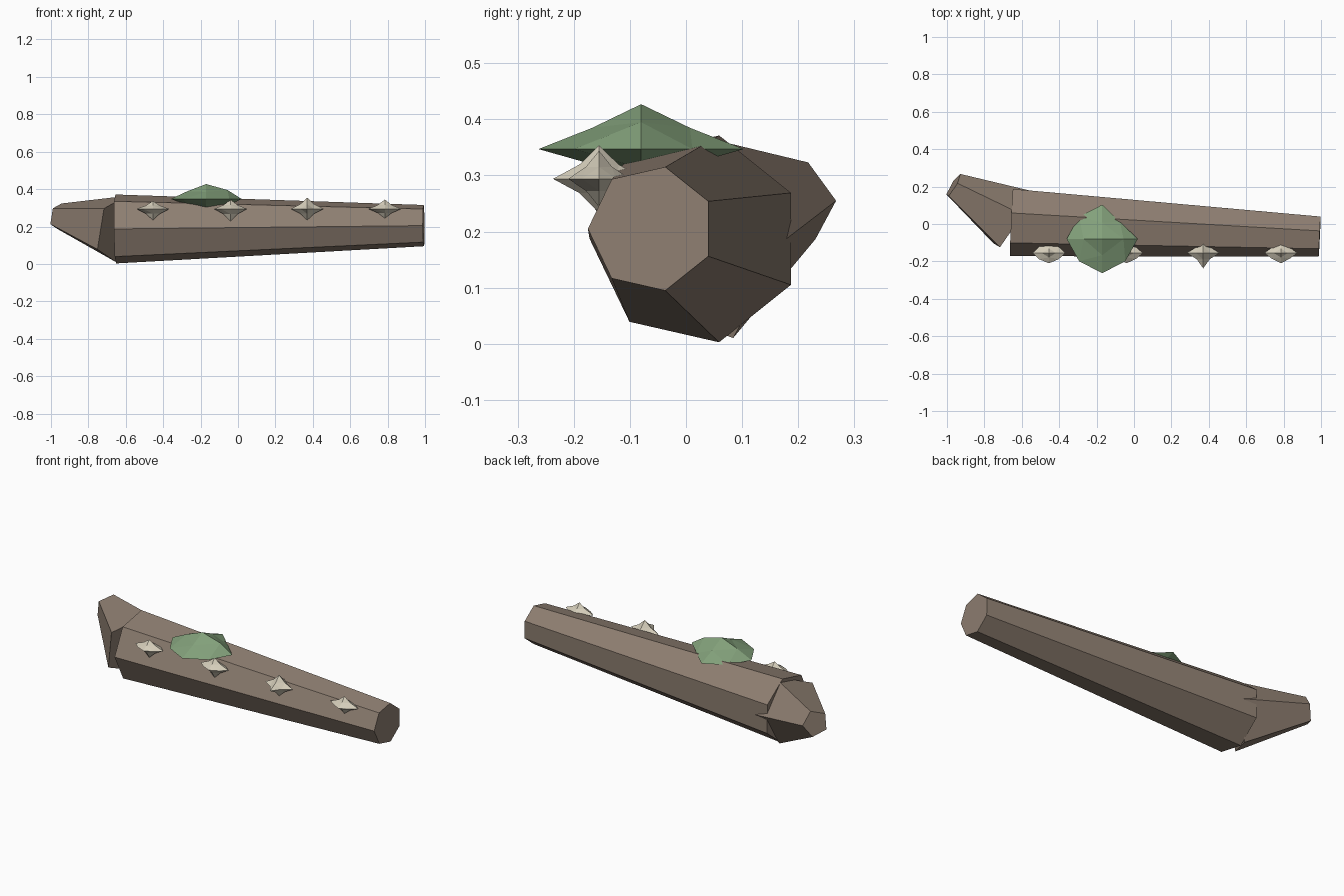
import bpy, bmesh
from math import cos, sin, pi
from mathutils import Vector

if "Cube" in bpy.data.objects:
    bpy.data.objects.remove(bpy.data.objects["Cube"])


def material(name, color):
    m = bpy.data.materials.new(name)
    m.diffuse_color = (*color, 1)
    m.use_nodes = True
    m.node_tree.nodes["Principled BSDF"].inputs["Base Color"].default_value = m.diffuse_color
    return m


BARK = material("bark", (0.27, 0.21, 0.165))
MOSS = material("moss_green", (0.23, 0.36, 0.20))
PALE = material("pale_fungus", (0.66, 0.61, 0.49))


def finish(bm, name, mat):
    bmesh.ops.recalc_face_normals(bm, faces=bm.faces)
    me = bpy.data.meshes.new(name)
    bm.to_mesh(me)
    bm.free()
    me.materials.append(mat)
    ob = bpy.data.objects.new(name, me)
    bpy.context.collection.objects.link(ob)
    return ob


def tapered(name, p0, p1, r0, r1, sides, start):
    """Tapered prism; angles are measured from the horizontal (+y) side, towards up."""
    p0, p1 = Vector(p0), Vector(p1)
    axis = (p1 - p0).normalized()
    side = axis.cross(Vector((0, 0, 1))).normalized()
    if side.y < 0:
        side = -side
    up = axis.cross(side)
    if up.z < 0:
        up = -up
    bm = bmesh.new()
    rings = []
    for p, r in ((p0, r0), (p1, r1)):
        angles = [start + 2 * pi * k / sides for k in range(sides)]
        rings.append([bm.verts.new(p + side * r * cos(a) + up * r * sin(a)) for a in angles])
        bm.faces.new(rings[-1])
    for k in range(sides):
        j = (k + 1) % sides
        bm.faces.new((rings[0][k], rings[0][j], rings[1][j], rings[1][k]))
    return finish(bm, name, BARK)


def clump(name, centre, rx, ry, rz_up, rz_down, mids, mat):
    """Faceted lump: octahedron split once; mids(sx, sy, sz) scales the edge midpoints."""
    centre = Vector(centre)

    def point(sx, sy, sz):
        p = Vector((sx * rx, sy * ry, sz * (rz_up if sz > 0 else rz_down)))
        if abs(sx) + abs(sy) + abs(sz) == 2:
            p *= 0.5 * mids(sx, sy, sz)
        return centre + p

    bm = bmesh.new()
    cache = {}

    def vert(*s):
        if s not in cache:
            cache[s] = bm.verts.new(point(*s))
        return cache[s]

    for sx in (-1, 1):
        for sy in (-1, 1):
            for sz in (-1, 1):
                a, b, c = vert(sx, 0, 0), vert(0, sy, 0), vert(0, 0, sz)
                ab, bc, ca = vert(sx, sy, 0), vert(0, sy, sz), vert(sx, 0, sz)
                for f in ((a, ab, ca), (ab, b, bc), (ca, bc, c), (ab, bc, ca)):
                    bm.faces.new(f)
    return finish(bm, name, mat)


# Seven-sided fallen trunk and its five-sided root stub
root = (-0.655, 0.017, 0.187)
tapered("trunk", root, (0.993, -0.062, 0.205), 0.189, 0.113, 7, pi)
tapered("root_stub", root, (-0.966, 0.205, 0.255), 0.189, 0.073, 5, 0)


# Moss cushion on top
def moss_mids(sx, sy, sz):
    if sz == 0:
        return 1.0 if (sx, sy) == (1, 1) else 1.3
    return 0.95 if sx == 0 else (1.2 if sx > 0 else 1.05)


clump("moss", (-0.17, -0.08, 0.347), 0.19, 0.183, 0.08, 0.057, moss_mids, MOSS)

# Row of small fungi along the front: x, depth, rise, drop, belt fullness
for i, (x, ry, up, down, full) in enumerate([
        (-0.455, 0.055, 0.043, 0.06, 1.2),
        (-0.04, 0.055, 0.05, 0.065, 1.15),
        (0.37, 0.082, 0.06, 0.06, 0.8),
        (0.785, 0.055, 0.05, 0.05, 1.1)]):
    clump(f"fungus_{i + 1}", (x, -0.155, 0.294), 0.088, ry, up, down,
          lambda sx, sy, sz, f=full: f if sz == 0 else 0.85, PALE)
